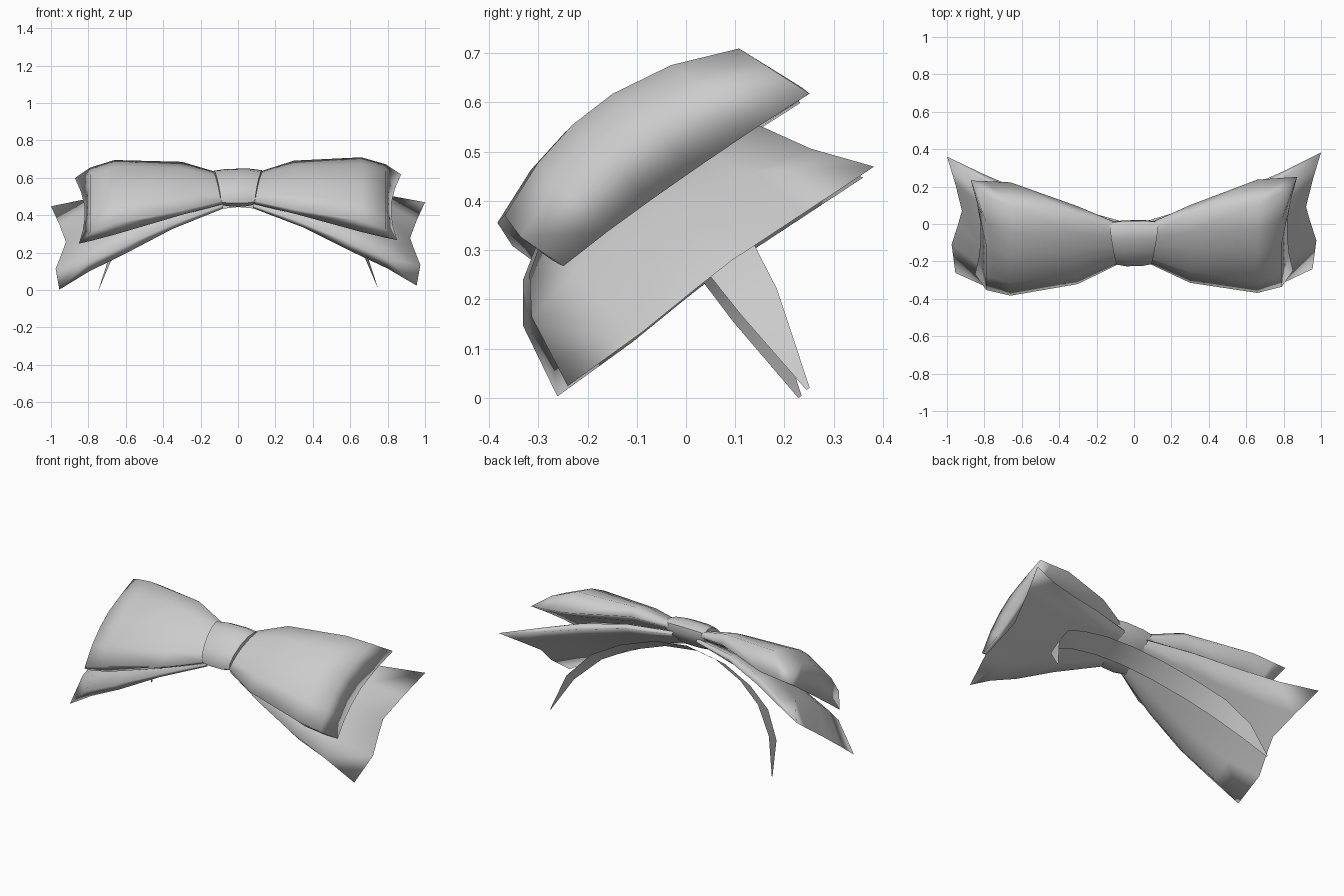
import bpy, bmesh, math
from mathutils import Vector

if "Cube" in bpy.data.objects:
    bpy.data.objects.remove(bpy.data.objects["Cube"])

TILT = math.radians(35)
C, S = math.cos(TILT), math.sin(TILT)


def place(x, u, n):
    """Bow plane coordinates (along, across, outward) to world, with a slight skew."""
    return Vector((x, -0.108 + C * u - S * n + 0.011 * x, 0.538 + S * u + C * n + 0.011 * x))


def finish(name, rings, closed=True, caps=False, angle=50):
    """Skin a list of rings into one object."""
    bm = bmesh.new()
    rows = [[bm.verts.new(place(*p)) for p in r] for r in rings]
    k = len(rows[0])
    for a, b in zip(rows, rows[1:]):
        for i in range(k if closed else k - 1):
            j = (i + 1) % k
            bm.faces.new((a[i], a[j], b[j], b[i]))
    if caps:
        bm.faces.new(rows[0])
        bm.faces.new(rows[-1])
    bmesh.ops.remove_doubles(bm, verts=bm.verts, dist=0.0005)
    bmesh.ops.recalc_face_normals(bm, faces=bm.faces)
    me = bpy.data.meshes.new(name)
    bm.to_mesh(me)
    bm.free()
    ob = bpy.data.objects.new(name, me)
    bpy.context.collection.objects.link(ob)
    bpy.ops.object.select_all(action='DESELECT')
    ob.select_set(True)
    bpy.context.view_layer.objects.active = ob
    bpy.ops.object.shade_smooth_by_angle(angle=math.radians(angle))
    return ob


T = [-1, -0.6, -0.25, 0.1, 0.55, 1]


def layer(x, u0, u1, n0, n1, bulge):
    """Row across the ribbon from (u0, n0) to (u1, n1), arched by bulge."""
    return [(x, u0 + (u1 - u0) * (t + 1) / 2,
             n0 + (n1 - n0) * (t + 1) / 2 + bulge * (1 - t * t)) for t in T]


def ribbon_loop(name, stations, end, side):
    """Puffed ribbon: domed top layer, back layer, pinched outer edge."""
    rings = []
    for x, top, back in stations:
        rings.append(layer(side * x, *top) + layer(side * x, *back)[::-1])
    edge = [(side * x, u, n) for x, u, n in end]
    rings.append(edge + edge[::-1])
    return finish(name, rings, angle=150)


# station = x, top layer, back layer; each layer = u min, u max, n min, n max, bulge
upper = [
    (0.08, (-0.12, 0.13, 0.01, 0.01, 0.025), (-0.115, 0.12, -0.015, -0.02, 0.0)),
    (0.30, (-0.235, 0.22, 0.03, 0.03, 0.045), (-0.21, 0.23, -0.015, -0.03, -0.01)),
    (0.66, (-0.32, 0.265, 0.01, 0.015, 0.075), (-0.295, 0.325, -0.08, -0.125, 0.005)),
    (0.79, (-0.32, 0.29, -0.045, -0.05, 0.075), (-0.295, 0.326, -0.12, -0.137, 0.01)),
]
upper_end = [(0.85, -0.284, -0.143), (0.83, -0.17, -0.137), (0.82, -0.06, -0.135),
             (0.82, 0.05, -0.135), (0.84, 0.19, -0.137), (0.872, 0.327, -0.143)]

lower = [
    (0.08, (-0.12, 0.12, -0.02, -0.03, 0.01), (-0.12, 0.12, -0.04, -0.05, -0.005)),
    (0.35, (-0.25, 0.17, -0.05, -0.07, 0.02), (-0.24, 0.18, -0.085, -0.10, -0.02)),
    (0.60, (-0.345, 0.215, -0.115, -0.145, 0.05), (-0.335, 0.23, -0.175, -0.185, -0.01)),
    (0.80, (-0.395, 0.265, -0.19, -0.235, 0.05), (-0.375, 0.28, -0.265, -0.265, 0.0)),
]
lower_end = [(0.955, -0.418, -0.348), (0.975, -0.23, -0.345), (0.94, -0.09, -0.335),
             (0.92, 0.0, -0.33), (0.955, 0.17, -0.335), (1.0, 0.347, -0.34)]

for side, tag in ((1, "right"), (-1, "left")):
    ribbon_loop("upper_loop_" + tag, upper, upper_end, side)
    ribbon_loop("lower_loop_" + tag, lower, lower_end, side)

# Knot: tapered wrap around the middle, slightly fuller in the centre
rings = []
for f, grow in ((-1, 0), (-0.45, 0.01), (0.45, 0.01), (1, 0)):
    ring = []
    for i in range(12):
        a = 2 * math.pi * i / 12
        u = 0.01 + (0.135 + grow) * math.cos(a)
        n = 0.005 + (0.06 + grow) * math.sin(a)
        ring.append((f * (0.11 + 0.15 * u), u, n))
    rings.append(ring)
finish("knot", rings, caps=True)

# Band: thin arched strip behind the bow, tapering to a point each side
arc = [(0, -0.08, 0.06), (0.2, -0.105, 0.06), (0.4, -0.18, 0.06), (0.56, -0.28, 0.06),
       (0.68, -0.43, 0.045), (0.745, -0.632, 0.004)]
path = [(-x, n, w) for x, n, w in arc[:0:-1]] + arc
finish("head_band", [[(x, 0.01 - 0.5 * (0.06 - w) - w, n), (x, 0.01 - 0.5 * (0.06 - w) + w, n)]
                     for x, n, w in path], closed=False)
